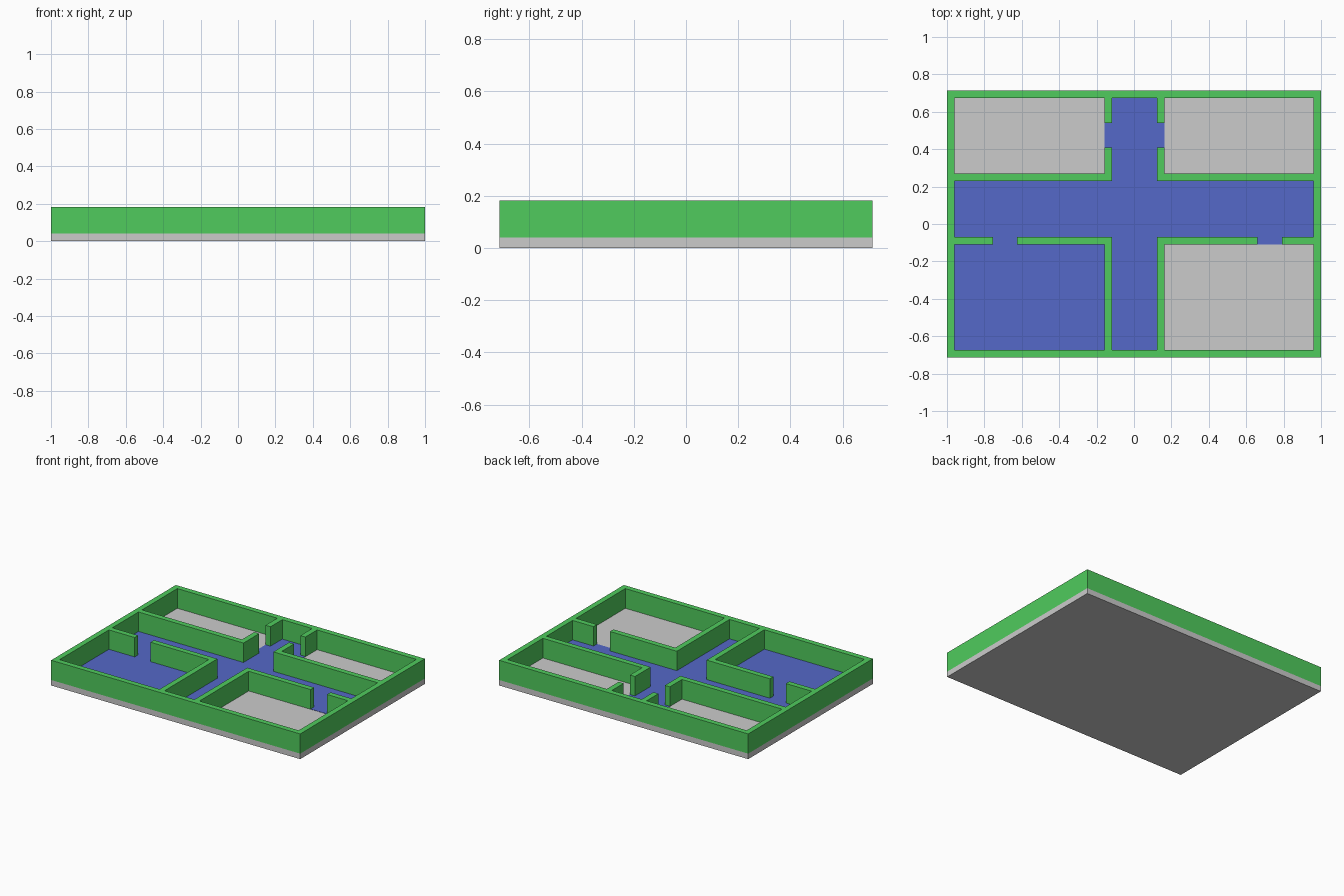
import bpy, bmesh

if "Cube" in bpy.data.objects:
    bpy.data.objects.remove(bpy.data.objects["Cube"])

W, D, T = 1.0, 0.715, 0.04          # half width, half depth, wall thickness
SLAB, TOP = 0.04, 0.183             # slab top, wall top
XI, YI = W - T, D - T               # inner faces of the outer walls
XL, XR = (-0.157, -0.117), (0.123, 0.163)   # walls of the cross corridor
YB, YF = (0.23, 0.27), (-0.11, -0.07)       # walls of the long corridor
DOOR_B = (0.41, 0.54)               # back room doors (y range)
DOOR_L, DOOR_R = (-0.753, -0.625), (0.66, 0.792)  # front room doors (x range)


def material(name, color):
    m = bpy.data.materials.new(name)
    m.diffuse_color = color
    m.use_nodes = True
    m.node_tree.nodes["Principled BSDF"].inputs["Base Color"].default_value = m.diffuse_color
    return m


def plan_solid(name, rects, z0, z1, mat=None):
    """Extrude the union of plan rectangles (x0, x1, y0, y1) into one solid."""
    xs = sorted({v for r in rects for v in r[:2]})
    ys = sorted({v for r in rects for v in r[2:]})
    bm = bmesh.new()
    verts = {}

    def vert(x, y):
        if (x, y) not in verts:
            verts[x, y] = bm.verts.new((x, y, z0))
        return verts[x, y]

    for x0, x1 in zip(xs, xs[1:]):
        for y0, y1 in zip(ys, ys[1:]):
            cx, cy = (x0 + x1) / 2, (y0 + y1) / 2
            if any(a < cx < b and c < cy < d for a, b, c, d in rects):
                bm.faces.new([vert(x0, y0), vert(x1, y0), vert(x1, y1), vert(x0, y1)])
    base = bm.faces[:]
    ext = bmesh.ops.extrude_face_region(bm, geom=base, use_keep_orig=True)
    for g in ext["geom"]:
        if isinstance(g, bmesh.types.BMVert):
            g.co.z = z1
    bmesh.ops.recalc_face_normals(bm, faces=bm.faces[:])
    me = bpy.data.meshes.new(name)
    bm.to_mesh(me)
    bm.free()
    ob = bpy.data.objects.new(name, me)
    bpy.context.collection.objects.link(ob)
    if mat:
        me.materials.append(mat)
    return ob


green = material("wall_green", (0.08, 0.6, 0.11, 1))
blue = material("floor_blue", (0.09, 0.14, 0.58, 1))

# Base slab
plan_solid("base_slab", [(-W, W, -D, D)], 0, SLAB)

# Outer walls
walls = [(-W, W, YI, D), (-W, W, -D, -YI), (-W, -XI, -D, D), (XI, W, -D, D)]
# Corridor side walls, broken by the doors and the crossing
for x in (XL, XR):
    walls += [(*x, DOOR_B[1], YI), (*x, YB[0], DOOR_B[0]), (*x, -YI, YF[1])]
walls += [(-XI, XL[1], *YB), (XR[0], XI, *YB)]
walls += [(-XI, DOOR_L[0], *YF), (DOOR_L[1], XL[1], *YF)]
walls += [(XR[0], DOOR_R[0], *YF), (DOOR_R[1], XI, *YF)]
plan_solid("walls", walls, SLAB, TOP, green)

# Blue floor: both corridors, doorways and the front left room
floor = [
    (-XI, XI, YF[1], YB[0]),
    (XL[1], XR[0], -YI, YI),
    (XL[0], XR[1], *DOOR_B),
    (*DOOR_L, *YF),
    (*DOOR_R, *YF),
    (-XI, XL[0], -YI, YF[0]),
]
plan_solid("corridor_floor", floor, SLAB, SLAB + 0.002, blue)
